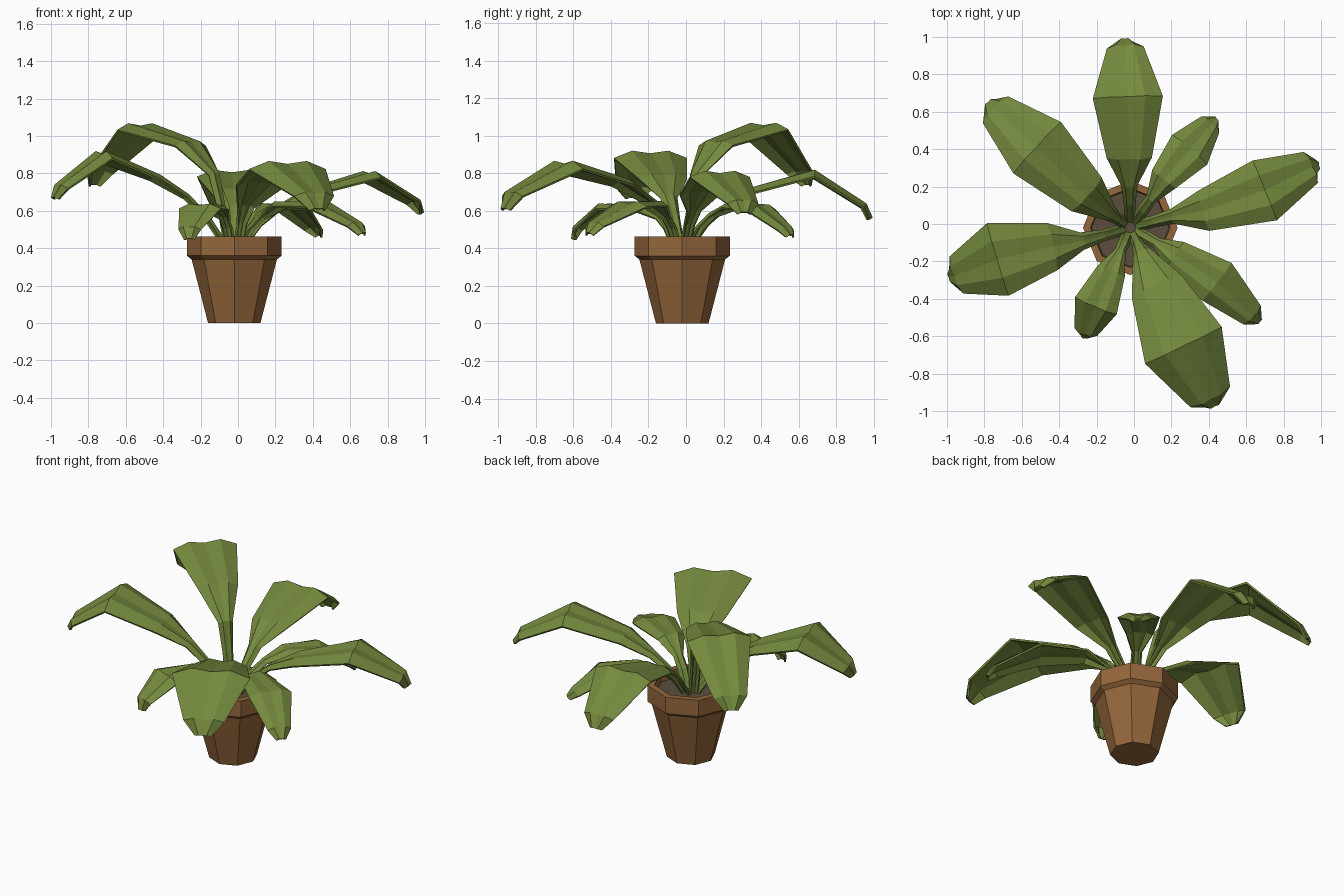
import bpy, bmesh, math
from mathutils import Vector

if "Cube" in bpy.data.objects:
    bpy.data.objects.remove(bpy.data.objects["Cube"])

CX, CY = -0.02, -0.02          # centre of the pot


def material(name, rgb):
    m = bpy.data.materials.new(name)
    m.diffuse_color = (*rgb, 1)
    m.use_nodes = True
    m.node_tree.nodes["Principled BSDF"].inputs["Base Color"].default_value = m.diffuse_color
    return m


GREEN = material("leaf green", (0.178, 0.254, 0.048))
CLAY = material("terracotta", (0.30, 0.135, 0.045))
SOIL = material("dark soil", (0.105, 0.075, 0.048))


def finish(bm, name, mat):
    bmesh.ops.recalc_face_normals(bm, faces=bm.faces)
    me = bpy.data.meshes.new(name)
    bm.to_mesh(me)
    bm.free()
    me.materials.append(mat)
    ob = bpy.data.objects.new(name, me)
    bpy.context.collection.objects.link(ob)
    return ob


def lathe(name, profile, mat, cap_start=True, cap_end=True, sides=8):
    bm = bmesh.new()
    rings = [[bm.verts.new((CX + r * math.cos(i * math.tau / sides),
                            CY + r * math.sin(i * math.tau / sides), z))
              for i in range(sides)] for r, z in profile]
    for a, b in zip(rings, rings[1:]):
        for i in range(sides):
            j = (i + 1) % sides
            bm.faces.new((a[i], a[j], b[j], b[i]))
    if cap_start:
        bm.faces.new(rings[0])
    if cap_end:
        bm.faces.new(rings[-1])
    return finish(bm, name, mat)


def leaf(name, width, path):
    """Folded strip: stem rows, then a blade with an M-shaped cross-section."""
    pts = [Vector(p) for p in path]
    out = Vector((pts[0].x - CX, pts[0].y - CY, 0)).normalized()
    base = Vector((CX, CY, 0.40)) + out * 0.03
    mid = base.lerp(pts[0], 0.5) + Vector((0, 0, 0.025))
    pts = [base, mid] + pts
    widths = [0.05, 0.055] + [width * f for f in (0.22, 0.64, 1.0, 0.52, 0.2)]
    bm = bmesh.new()
    rows = []
    for i, (p, w) in enumerate(zip(pts, widths)):
        t = (pts[min(i + 1, len(pts) - 1)] - pts[max(i - 1, 0)]).normalized()
        side = t.cross(Vector((0, 0, 1))).normalized()
        up = side.cross(t)
        drop, ridge = max(0.06 * w, 0.018), 0.035 * w
        rows.append([bm.verts.new(p + side * (u * w / 2) + up * h)
                     for u, h in ((-1, -drop), (-0.5, ridge), (0, 0),
                                  (0.5, ridge), (1, -drop))])
    for a, b in zip(rows, rows[1:]):
        for k in range(4):
            bm.faces.new((a[k], a[k + 1], b[k + 1], b[k]))
    ob = finish(bm, name, GREEN)
    s = ob.modifiers.new("thickness", "SOLIDIFY")
    s.thickness = 0.012
    s.offset = 0


# Pot with a heavier rim, open at the top, and the soil inside
lathe("pot", [(0.14, 0), (0.228, 0.34), (0.253, 0.36), (0.253, 0.463),
              (0.213, 0.463), (0.205, 0.39)], CLAY)
lathe("soil", [(0.206, 0.395), (0.208, 0.41)], SOIL)

# Leaves: blade width, then neck, shoulder, widest row, end row and tip
leaf("leaf_back", 0.37, [(-0.025, 0.20, 0.62), (-0.025, 0.35, 0.71),
     (-0.033, 0.68, 0.80), (-0.047, 0.95, 0.63), (-0.05, 0.985, 0.56)])
leaf("leaf_back_right", 0.24, [(0.09, 0.13, 0.58), (0.16, 0.24, 0.63),
     (0.30, 0.40, 0.62), (0.41, 0.535, 0.51), (0.44, 0.56, 0.47)])
leaf("leaf_right", 0.34, [(0.20, 0.04, 0.61), (0.37, 0.07, 0.70),
     (0.70, 0.18, 0.795), (0.95, 0.305, 0.65), (0.985, 0.31, 0.59)])
leaf("leaf_front_right", 0.25, [(0.12, -0.10, 0.57), (0.22, -0.165, 0.64),
     (0.445, -0.31, 0.635), (0.635, -0.49, 0.53), (0.67, -0.52, 0.48)])
leaf("leaf_front", 0.45, [(0.04, -0.15, 0.63), (0.12, -0.33, 0.75),
     (0.265, -0.65, 0.845), (0.41, -0.93, 0.69), (0.43, -0.97, 0.61)])
leaf("leaf_front_left", 0.235, [(-0.07, -0.14, 0.57), (-0.12, -0.25, 0.62),
     (-0.205, -0.44, 0.625), (-0.26, -0.585, 0.51), (-0.26, -0.605, 0.45)])
leaf("leaf_left", 0.40, [(-0.27, -0.09, 0.68), (-0.435, -0.12, 0.78),
     (-0.73, -0.19, 0.90), (-0.955, -0.275, 0.73), (-0.985, -0.285, 0.67)])
leaf("leaf_back_left", 0.37, [(-0.12, 0.05, 0.80), (-0.25, 0.155, 0.96),
     (-0.52, 0.41, 1.05), (-0.745, 0.615, 0.81), (-0.775, 0.65, 0.74)])
